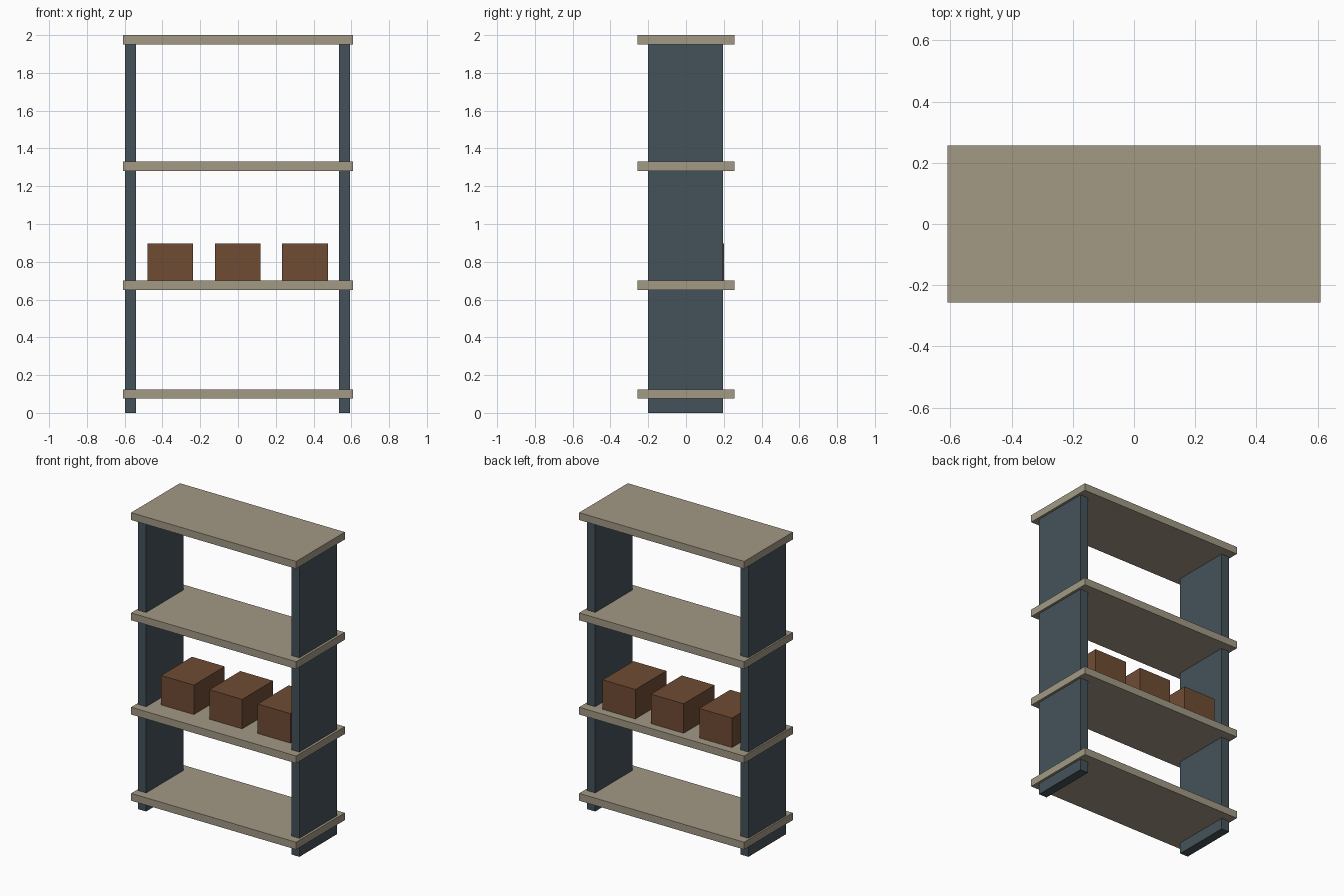
import bpy

if "Cube" in bpy.data.objects:
    bpy.data.objects.remove(bpy.data.objects["Cube"])


def material(name, rgb):
    m = bpy.data.materials.new(name)
    m.diffuse_color = (*rgb, 1)
    m.use_nodes = True
    m.node_tree.nodes["Principled BSDF"].inputs["Base Color"].default_value = m.diffuse_color
    return m


def box(name, lo, hi, mat):
    """Axis-aligned box between two corners."""
    bpy.ops.mesh.primitive_cube_add(
        size=1, location=[(a + b) / 2 for a, b in zip(lo, hi)])
    ob = bpy.context.object
    ob.name = name
    ob.scale = [b - a for a, b in zip(lo, hi)]
    bpy.ops.object.transform_apply(location=False, rotation=False, scale=True)
    ob.data.materials.append(mat)
    return ob


slate = material("slate_metal", (0.058, 0.085, 0.102))
board = material("pale_board", (0.36, 0.32, 0.235))
card = material("brown_carton", (0.16, 0.072, 0.034))

# Side panels, running through the shelves to the floor
for side, x in (("left", -0.569), ("right", 0.564)):
    box(f"{side}_side_panel", (x - 0.03, -0.2, 0), (x + 0.03, 0.196, 1.96), slate)

# Overhanging shelves
for name, top in (("bottom", 0.124), ("lower", 0.7), ("upper", 1.33), ("top", 2.0)):
    box(f"{name}_shelf", (-0.61, -0.257, top - 0.049), (0.61, 0.257, top), board)

# Storage boxes, set towards the back of the lower shelf
for i in range(3):
    x = -0.359 + i * 0.357
    box(f"storage_box_{i + 1}", (x - 0.121, -0.126, 0.7), (x + 0.121, 0.2, 0.897), card)
